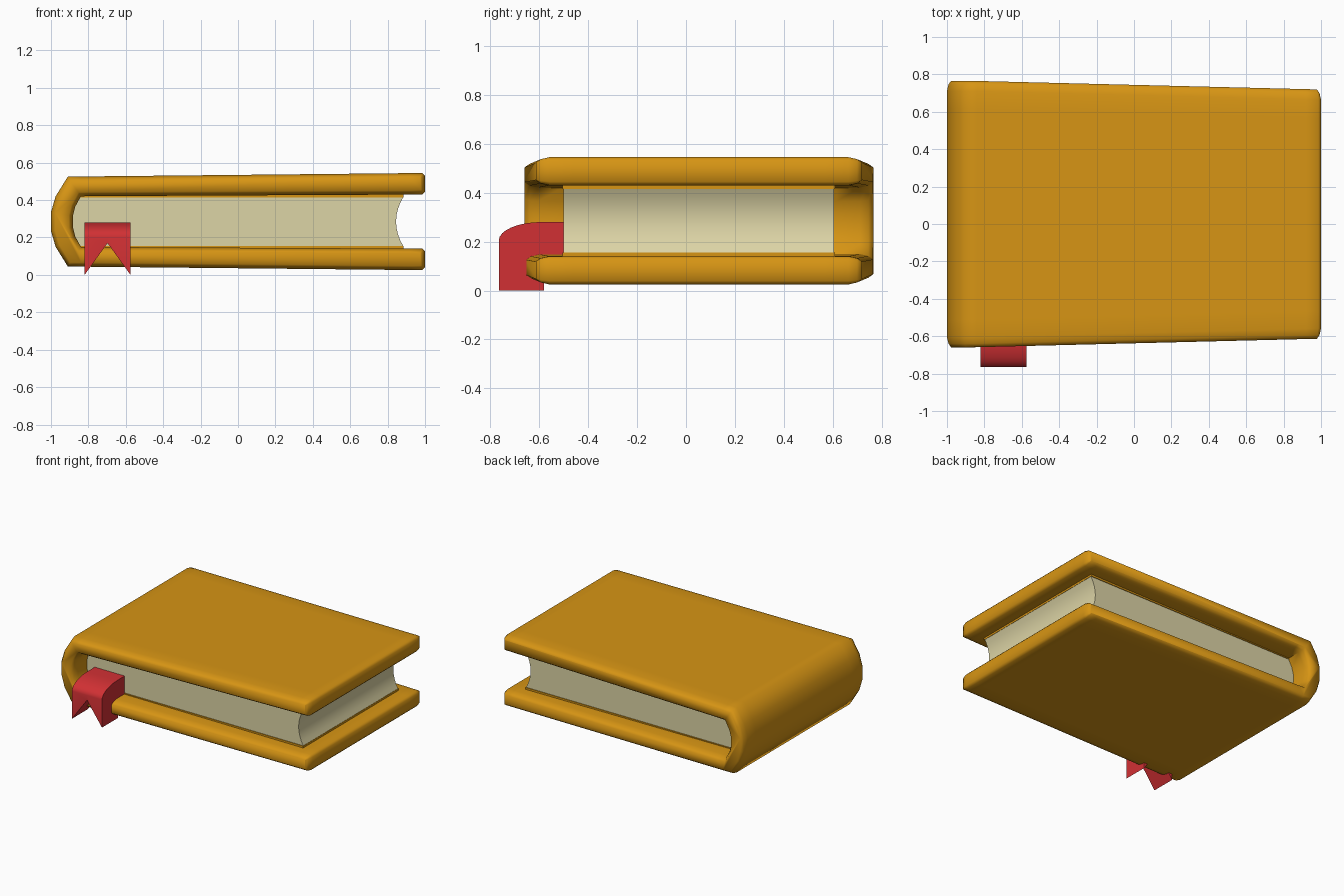
import bpy, bmesh, math
from mathutils import Vector

if "Cube" in bpy.data.objects:
    bpy.data.objects.remove(bpy.data.objects["Cube"])

MID = 0.285   # height of the book's middle plane
YC = 0.053    # middle of the book in depth


def material(name, rgb):
    m = bpy.data.materials.new(name)
    m.diffuse_color = (*rgb, 1)
    m.use_nodes = True
    m.node_tree.nodes["Principled BSDF"].inputs["Base Color"].default_value = m.diffuse_color
    return m


ochre = material("ochre cover", (0.68, 0.30, 0.007))
cream = material("cream paper", (0.72, 0.66, 0.38))
red = material("red ribbon", (0.64, 0.03, 0.034))


def loft(name, rings, mat, smooth=None):
    """Skin a series of equal-length closed rings and cap both ends."""
    bm = bmesh.new()
    vs = [[bm.verts.new(p) for p in r] for r in rings]
    n = len(vs[0])
    for a, b in zip(vs, vs[1:]):
        for i in range(n):
            j = (i + 1) % n
            bm.faces.new((a[i], a[j], b[j], b[i]))
    bm.faces.new(vs[0][::-1])
    bm.faces.new(vs[-1])
    bmesh.ops.recalc_face_normals(bm, faces=bm.faces)
    me = bpy.data.meshes.new(name)
    bm.to_mesh(me)
    bm.free()
    me.materials.append(mat)
    ob = bpy.data.objects.new(name, me)
    bpy.context.collection.objects.link(ob)
    if smooth:
        bpy.ops.object.select_all(action='DESELECT')
        ob.select_set(True)
        bpy.context.view_layer.objects.active = ob
        bpy.ops.object.shade_smooth_by_angle(angle=math.radians(smooth))
    return ob


def inset(pts, d):
    """Shrink a counter-clockwise outline by d with mitred corners."""
    out = []
    for i, p in enumerate(pts):
        e1 = (p - pts[i - 1]).normalized()
        e2 = (pts[(i + 1) % len(pts)] - p).normalized()
        n1, n2 = Vector((-e1.y, e1.x)), Vector((-e2.y, e2.x))
        out.append(p + (n1 + n2) * d / (1 + n1.dot(n2)))
    return out


# Cover: C-shaped section, upper half listed from fore edge round the spine
outer = [(1, 0.445), (1, 0.53), (0.985, 0.545), (0.92, 0.544), (-0.84, 0.526),
         (-0.91, 0.525), (-0.975, 0.42), (-1, 0.335)]
inner = [(-0.883, 0.315), (-0.87, 0.365), (-0.84, 0.42), (-0.79, 0.421),
         (0.92, 0.4295), (0.985, 0.43)]
flip = lambda pts: [(x, 2 * MID - z) for x, z in reversed(pts)]
section = [Vector(p) for p in outer + flip(outer) + flip(inner) + inner]


def half_depth(x):
    return 0.7125 - 0.0465 * max(0, x + 0.87) / 1.87


rings = []
for side, steps in ((-1, ((0, 0.022), (0.02, 0.008), (0.055, 0), (0.15, 0))),
                    (1, ((0.15, 0), (0.055, 0), (0.02, 0.008), (0, 0.022)))):
    for back, shrink in steps:
        rings.append([(p.x, YC + side * (half_depth(p.x) - back), p.y)
                      for p in inset(section, shrink)])
loft("cover", rings, ochre, 60)

# Thin boards between the cover and the page block
for name, z0, z1 in (("lower_endpaper", 0.125, 0.155), ("upper_endpaper", 0.415, 0.445)):
    rect = [(-0.85, z0), (0.885, z0), (0.885, z1), (-0.85, z1)]
    loft(name, [[(x, y, z) for x, z in rect] for y in (-0.505, 0.61)], ochre)

# Page block: hollow fore edge, rounded back
block = []
for i in range(9):
    t = -1 + i / 4
    block.append((0.845 + 0.04 * t * t, MID + 0.134 * t))
for i in range(9):
    t = 1 - i / 4
    block.append((-0.89 + 0.045 * t * t, MID + 0.134 * t))
loft("pages", [[(x, y, z) for x, z in block] for y in (-0.5, 0.605)], cream, 30)

# Ribbon bookmark: curls over the lower cover, swallow-tail cut at the bottom
curl = [(-0.49, 0.28)]
for i in range(9):
    a = math.radians(90 + 90 * i / 8)
    curl.append((-0.59 + 0.175 * math.cos(a), 0.205 + 0.075 * math.sin(a)))
rings = []
for x, b in ((-0.82, 0), (-0.6975, 0.17), (-0.575, 0)):
    shape = curl + [(-0.765, b), (-0.58, b), (-0.58, max(b, 0.12) + 0.001),
                    (-0.49, max(b, 0.12) + 0.001)]
    rings.append([(x, y, z) for y, z in shape])
loft("ribbon_bookmark", rings, red, 30)
